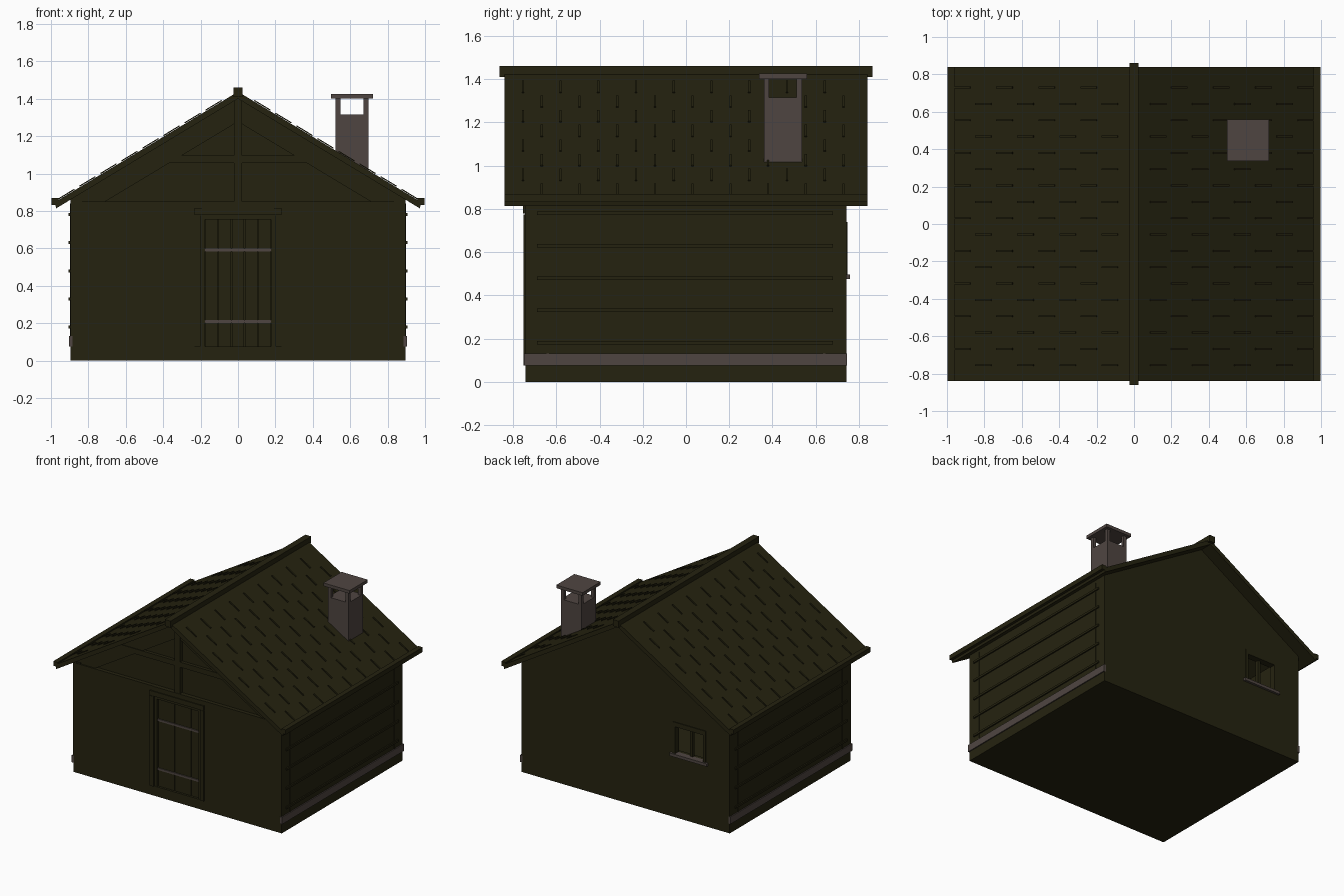
import bpy, bmesh, math
from mathutils import Matrix

if "Cube" in bpy.data.objects:
    bpy.data.objects.remove(bpy.data.objects["Cube"])


def material(name, rgb):
    m = bpy.data.materials.new(name)
    m.diffuse_color = (*rgb, 1)
    m.use_nodes = True
    m.node_tree.nodes["Principled BSDF"].inputs["Base Color"].default_value = m.diffuse_color
    return m


OLIVE = material("dark olive wood", (0.0185, 0.0165, 0.0050))
STONE = material("grey brown stone", (0.078, 0.060, 0.053))


def finish(name, bm, mat):
    bmesh.ops.recalc_face_normals(bm, faces=bm.faces)
    me = bpy.data.meshes.new(name)
    bm.to_mesh(me)
    bm.free()
    me.materials.append(mat)
    ob = bpy.data.objects.new(name, me)
    bpy.context.collection.objects.link(ob)
    return ob


def boxes(name, items, mat=OLIVE):
    """Each item is x0, x1, y0, y1, z0, z1."""
    bm = bmesh.new()
    for x0, x1, y0, y1, z0, z1 in items:
        m = Matrix.Translation(((x0 + x1) / 2, (y0 + y1) / 2, (z0 + z1) / 2))
        m = m @ Matrix.Diagonal((x1 - x0, y1 - y0, z1 - z0, 1))
        bmesh.ops.create_cube(bm, size=1, matrix=m)
    return finish(name, bm, mat)


def prism(name, profiles, y0, y1, mat=OLIVE):
    """Extrude x-z outlines along y."""
    bm = bmesh.new()
    for pts in profiles:
        a = [bm.verts.new((x, y0, z)) for x, z in pts]
        b = [bm.verts.new((x, y1, z)) for x, z in pts]
        bm.faces.new(a)
        bm.faces.new(b[::-1])
        for i in range(len(pts)):
            j = (i + 1) % len(pts)
            bm.faces.new((a[i], a[j], b[j], b[i]))
    return finish(name, bm, mat)


def both(items):
    """Mirror boxes across x = 0."""
    return items + [(-b, -a, *r) for a, b, *r in items]


SL, APEX = 0.603, 1.437          # roof pitch and ridge height
W, D = 0.895, 0.742              # half width and half depth of the walls


def roof_z(x, drop=0.0):
    return APEX - drop - SL * abs(x)


# plinth and walls
boxes("plinth", [(-W, W, -D, D, 0, 0.075)])
boxes("side_wall", both([(W - 0.06, W, -D, D, 0.075, 0.86)]))
boxes("front_wall", both([(0.2, W, -0.745, -D + 0.06, 0.075, 0.85)])
      + [(-0.2, 0.2, -0.745, -D + 0.06, 0.775, 0.85)])
WX0, WX1, WZ0, WZ1 = -0.69, -0.41, 0.495, 0.72
yb0, yb1 = D - 0.06, D
boxes("back_wall", [(-W, WX0, yb0, yb1, 0.075, 0.85), (WX1, W, yb0, yb1, 0.075, 0.85),
                    (WX0, WX1, yb0, yb1, 0.075, WZ0), (WX0, WX1, yb0, yb1, WZ1, 0.85)])

# gables: front one set back behind the truss, back one flush
tri = [(-W, 0.85), (W, 0.85), (W, roof_z(W, 0.03)), (0, APEX - 0.03), (-W, roof_z(W, 0.03))]
prism("front_gable", [tri], -0.715, -0.68)
prism("back_gable", [tri], D - 0.06, D)

# front truss
prism("truss_rafter", [[(0, APEX - 0.03), (s * W, roof_z(W, 0.03)), (s * W, 0.85),
                        (s * 0.71, 0.85), (0, APEX - 0.16)] for s in (-1, 1)], -0.735, -0.71)
boxes("truss_post", [(-0.022, 0.022, -0.745, -0.71, 0.85, 1.41)])
prism("truss_collar", [[(-0.53, 1.055), (0.53, 1.055), (0.48, 1.095), (-0.48, 1.095)]],
      -0.74, -0.71)

# roof slabs, eave beams and ridge beam
prism("roof_slab", [[(0, APEX), (s * 0.98, roof_z(0.98)), (s * 0.972, roof_z(0.972, 0.037)),
                     (0, APEX - 0.037)] for s in (-1, 1)], -0.84, 0.84)
boxes("eave_beam", both([(0.96, 0.998, -0.84, 0.84, 0.832, 0.868)]))
boxes("ridge_beam", [(-0.025, 0.025, -0.862, 0.862, 1.41, 1.46)])

# staggered thin strips marking the shingles
bm = bmesh.new()
ang = math.atan(SL)
for s in (-1, 1):
    for r in range(18):
        y = -0.755 + r * 0.0873
        for k in range(4):
            x = 0.13 + k * 0.225 + (0.1125 if r % 2 else 0)
            if x > 0.93:
                continue
            m = (Matrix.Translation((s * x, y, roof_z(x) + 0.006))
                 @ Matrix.Rotation(s * ang, 4, 'Y') @ Matrix.Diagonal((0.10, 0.010, 0.006, 1)))
            bmesh.ops.create_cube(bm, size=1, matrix=m)
finish("shingle_strips", bm, OLIVE)

# chimney with posts and cap
cx0, cx1, cy0, cy1 = 0.522, 0.697, 0.36, 0.537
boxes("chimney_stack", [(cx0, cx1, cy0, cy1, 0.9, 1.315)], STONE)
boxes("chimney_posts", [(x, x + 0.025, y, y + 0.025, 1.315, 1.402)
                        for x in (cx0, cx1 - 0.025) for y in (cy0, cy1 - 0.025)], STONE)
boxes("chimney_cap", [(0.497, 0.722, 0.337, 0.56, 1.402, 1.426)], STONE)

# door: planks, frame, lintel and straps
pw = 0.354 / 5
boxes("door_planks", [(-0.177 + i * pw + 0.002, -0.177 + (i + 1) * pw - 0.002,
                       -0.725, -0.70, 0.075, 0.755) for i in range(5)])
boxes("door_backing", [(-0.2, 0.2, -0.715, -0.69, 0.075, 0.775)])
boxes("door_inner_frame", both([(0.177, 0.2, -0.74, -0.70, 0.075, 0.775)])
      + [(-0.177, 0.177, -0.74, -0.70, 0.755, 0.775)])
boxes("door_frame", both([(0.2, 0.232, -0.753, -0.73, 0.075, 0.775)]))
boxes("door_lintel", [(-0.232, 0.232, -0.755, -0.73, 0.778, 0.815),
                      (-0.193, 0.193, -0.748, -0.73, 0.815, 0.85)])
boxes("door_straps", [(-0.177, 0.177, -0.732, -0.72, z - 0.008, z + 0.008)
                      for z in (0.21, 0.59)], STONE)

# side wall trim: base band, horizontal rails, upright battens
boxes("base_band", both([(W - 0.01, 0.903, -0.75, 0.744, 0.075, 0.13)]), STONE)
boxes("side_rails", both([(W - 0.005, 0.905, -0.69, 0.68, z - 0.008, z + 0.008)
                          for z in (0.18, 0.33, 0.48, 0.63, 0.78)]))
boxes("side_battens", both([(W - 0.005, W + 0.003, y - 0.006, y + 0.006, 0.13, 0.84)
                            for y in (-0.64, 0.64)]))

# back window: frame, mullion, sill
fy0, fy1 = D - 0.045, D + 0.006
boxes("window_frame", [(WX0 - 0.002, WX0 + 0.02, fy0, fy1, WZ0, WZ1 + 0.02),
                       (WX1 - 0.02, WX1 + 0.002, fy0, fy1, WZ0, WZ1 + 0.02),
                       (WX0, WX1, fy0, fy1, WZ1 - 0.015, WZ1 + 0.02)])
boxes("window_mullion", [(-0.562, -0.538, D - 0.045, D - 0.02, WZ0, WZ1)])
boxes("window_sill", [(-0.71, -0.39, D - 0.03, 0.76, 0.475, 0.497)], STONE)
